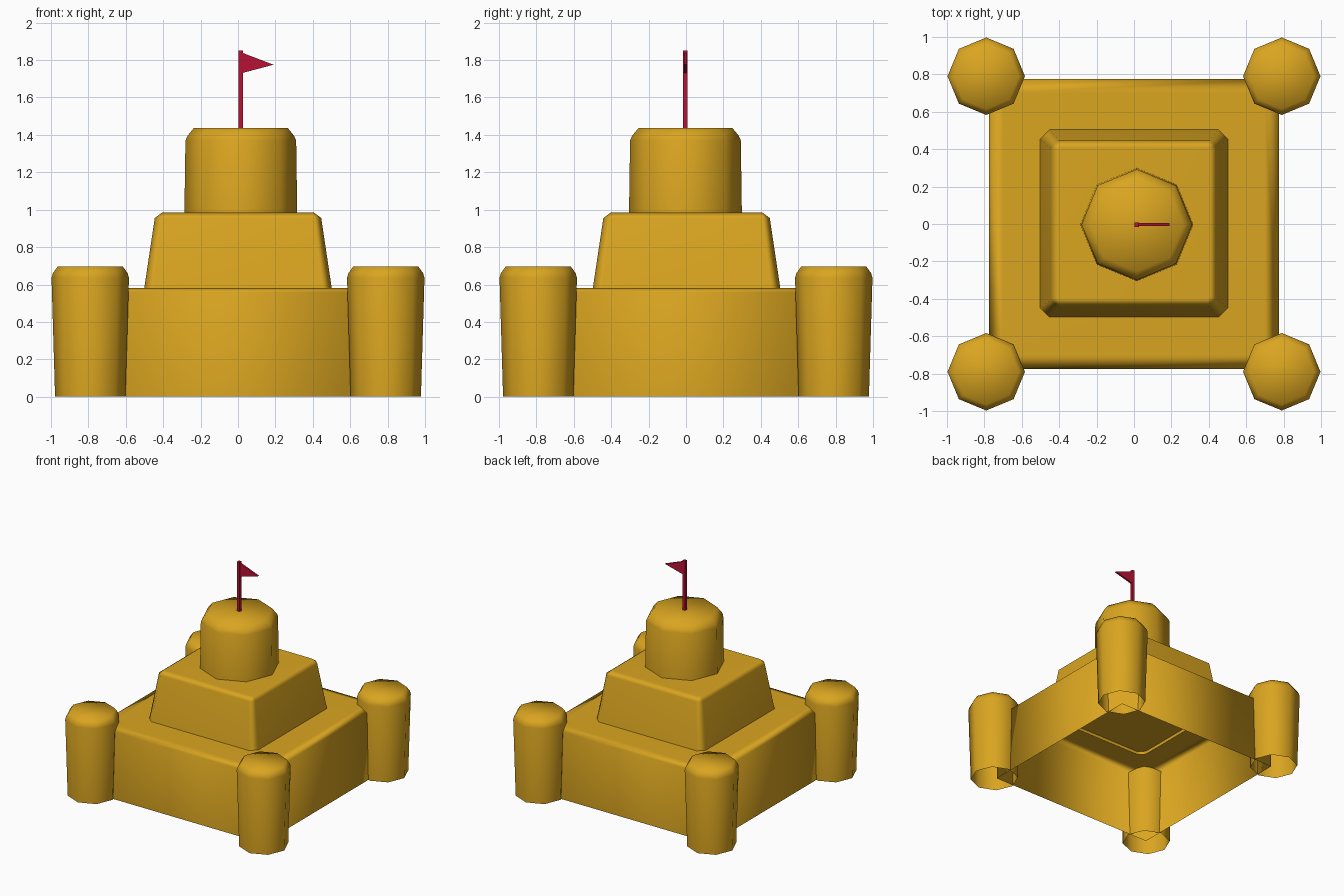
import bpy
import bmesh
import math

if "Cube" in bpy.data.objects:
    bpy.data.objects.remove(bpy.data.objects["Cube"])


def material(name, rgb):
    m = bpy.data.materials.new(name)
    m.diffuse_color = (*rgb, 1)
    m.use_nodes = True
    m.node_tree.nodes["Principled BSDF"].inputs["Base Color"].default_value = m.diffuse_color
    return m


SAND = material("golden sand", (0.70, 0.376, 0.0144))
RED = material("flag red", (0.485, 0.006, 0.034))


def square(half, cut=0.0):
    """Square outline, optionally with chamfered corners."""
    if cut == 0:
        return [(half, -half), (half, half), (-half, half), (-half, -half)]
    pts = []
    for k in range(4):
        a = k * math.pi / 2
        c, s = math.cos(a), math.sin(a)
        for x, y in ((half, -half + cut), (half, half - cut)):
            pts.append((x * c - y * s, x * s + y * c))
    return pts


def polygon(radius, sides=8):
    return [(radius * math.cos(2 * math.pi * i / sides),
             radius * math.sin(2 * math.pi * i / sides)) for i in range(sides)]


def loft(name, rings, mat, loc=(0, 0), smooth=True, weighted=False, bottom=False):
    """Join stacked outlines (points, z) with quads and cap the top."""
    bm = bmesh.new()
    loops = [[bm.verts.new((x, y, z)) for x, y in pts] for pts, z in rings]
    for a, b in zip(loops, loops[1:]):
        for i in range(len(a)):
            j = (i + 1) % len(a)
            bm.faces.new((a[i], a[j], b[j], b[i]))
    bm.faces.new(loops[-1])
    if bottom:
        bm.faces.new(loops[0][::-1])
    for f in bm.faces:
        f.smooth = smooth
    me = bpy.data.meshes.new(name)
    bm.to_mesh(me)
    bm.free()
    me.materials.append(mat)
    ob = bpy.data.objects.new(name, me)
    ob.location = (*loc, 0)
    bpy.context.collection.objects.link(ob)
    if weighted:
        ob.modifiers.new("even shading", "WEIGHTED_NORMAL")
    return ob


# Wide lower block, open underneath
loft("castle_base", [(square(0.775), 0), (square(0.775), 0.56),
                     (square(0.70), 0.58)], SAND, weighted=True)

# Sloping middle block, sunk slightly into the base
loft("middle_tier", [(square(0.505, 0.05), 0.555), (square(0.445, 0.04), 0.955),
                     (square(0.405, 0.012), 0.985)], SAND, loc=(0, 0.003), weighted=True)

# Central keep
loft("central_tower", [(polygon(0.302), 0.96), (polygon(0.296), 1.37),
                       (polygon(0.285), 1.395), (polygon(0.25), 1.438)],
     SAND, loc=(0.015, -0.003))

# Four corner towers, flaring upwards
for sx, sy, label in ((-1, -1, "front_left"), (1, -1, "front_right"),
                      (-1, 1, "back_left"), (1, 1, "back_right")):
    loft("corner_tower_" + label,
         [(polygon(0.188), 0), (polygon(0.207), 0.635),
          (polygon(0.20), 0.66), (polygon(0.175), 0.695)],
         SAND, loc=(0.79 * sx, 0.79 * sy))

# Flag pole
loft("flag_pole", [(square(0.012), 1.40), (square(0.012), 1.85)], RED,
     loc=(0.014, -0.003), smooth=False, bottom=True)

# Triangular pennant, lofted along its thickness and stood upright
pennant = loft("pennant", [([(0.02, 1.73), (0.19, 1.775), (0.02, 1.84)], -0.008),
                           ([(0.02, 1.73), (0.19, 1.775), (0.02, 1.84)], 0.008)],
               RED, loc=(0, -0.003), smooth=False, bottom=True)
pennant.rotation_euler.x = math.pi / 2
